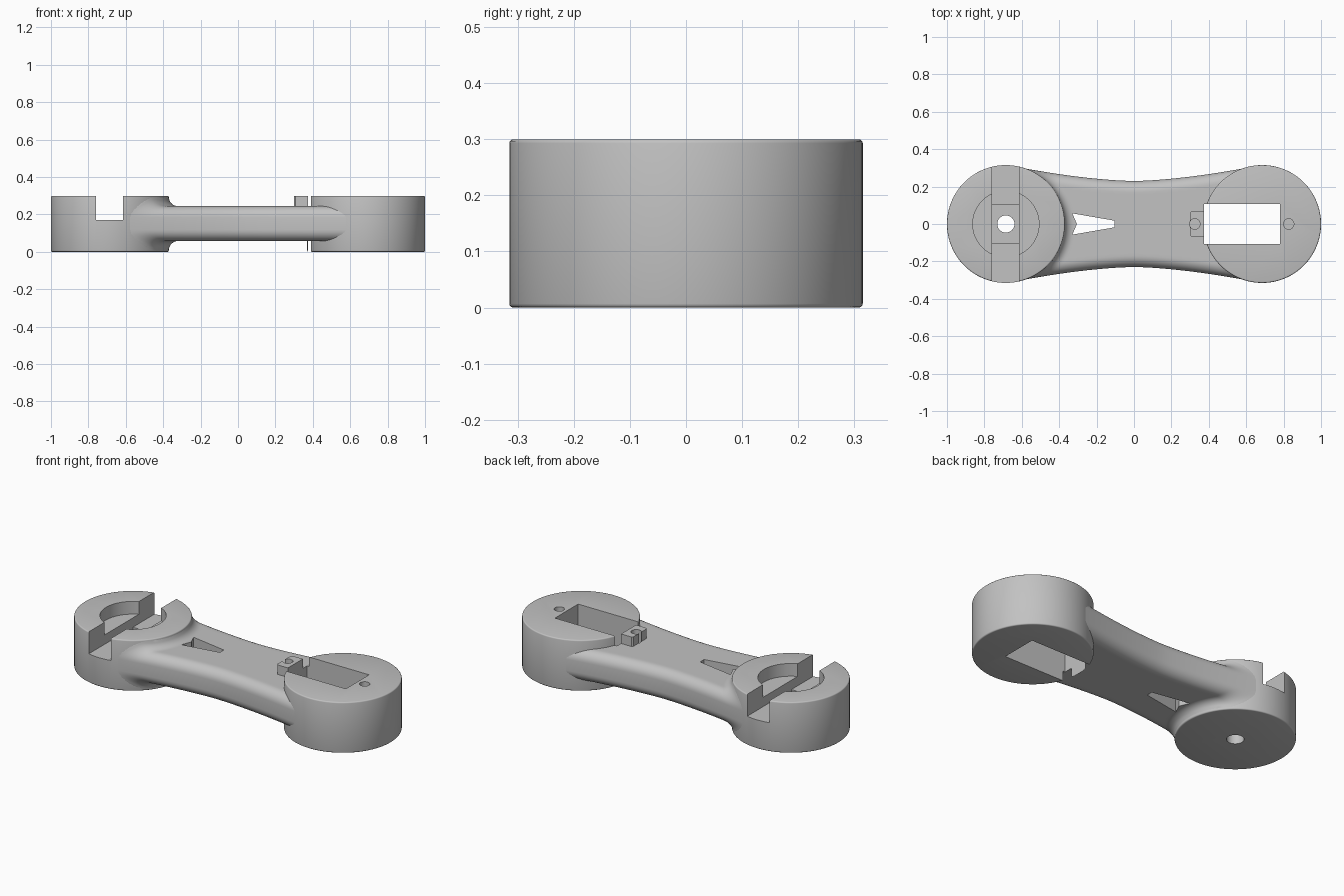
import bpy, bmesh, math

if "Cube" in bpy.data.objects:
    bpy.data.objects.remove(bpy.data.objects["Cube"])

CX, R, H = 0.685, 0.315, 0.30          # boss centre, radius and height
MID, HALF, ROUND = 0.151, 0.093, 0.06  # arm mid height, half thickness, edge radius
FILLET = 0.05

grey = bpy.data.materials.new("light grey plastic")
grey.diffuse_color = (0.54, 0.54, 0.54, 1)
grey.use_nodes = True
grey.node_tree.nodes["Principled BSDF"].inputs["Base Color"].default_value = grey.diffuse_color


def make(name, bm):
    bmesh.ops.recalc_face_normals(bm, faces=bm.faces)
    me = bpy.data.meshes.new(name)
    bm.to_mesh(me)
    bm.free()
    ob = bpy.data.objects.new(name, me)
    bpy.context.collection.objects.link(ob)
    me.materials.append(grey)
    return ob


def prism(name, pts, z0, z1, bevel=0):
    """Straight extrusion of an outline, optionally with softened rims."""
    bm = bmesh.new()
    face = bm.faces.new([bm.verts.new((x, y, z0)) for x, y in pts])
    ext = bmesh.ops.extrude_face_region(bm, geom=[face])["geom"]
    for v in ext:
        if isinstance(v, bmesh.types.BMVert):
            v.co.z = z1
    if bevel:
        rims = [e for e in bm.edges if abs(e.verts[0].co.z - e.verts[1].co.z) < 1e-6]
        bmesh.ops.bevel(bm, geom=rims, offset=bevel, segments=3, profile=0.5, affect='EDGES')
    return make(name, bm)


def circle(cx, r, n):
    return [(cx + r * math.cos(2 * math.pi * i / n), r * math.sin(2 * math.pi * i / n))
            for i in range(n)]


def rect(x0, x1, y0, y1):
    return [(x0, y0), (x1, y0), (x1, y1), (x0, y1)]


def cut(ob, pts, z0, z1):
    tool = prism("cutter", pts, z0, z1)
    tool.hide_render = True
    mod = ob.modifiers.new("cut", 'BOOLEAN')
    mod.operation, mod.solver, mod.object = 'DIFFERENCE', 'EXACT', tool
    bpy.context.view_layer.objects.active = ob
    bpy.ops.object.modifier_apply(modifier=mod.name)
    bpy.data.objects.remove(tool, do_unlink=True)


def half_width(x):
    return 0.23 + 0.07 * (abs(x) / 0.6) ** 1.6


def build_arm():
    # half section: (rounded part angle, flat part fraction), from -y side to +y side
    n, m = 8, 24
    sec = [(-1, math.pi / 2 * i / n) for i in range(n)]
    sec += [(-1 + 2 * i / m, math.pi / 2) for i in range(m + 1)]
    sec += [(1, math.pi / 2 * (n - 1 - i) / n) for i in range(n)]

    def y_at(s, x):
        f, a = s
        return f * (half_width(x) - ROUND) + math.copysign(ROUND * math.cos(a), f)

    bm = bmesh.new()
    rows, K = [], 44
    for k in range(K + 1):
        u = (k / K) ** 1.8
        top, bot = [], []
        for s in sec:
            # the arm starts along the round wall of the boss
            xs = -0.5
            for _ in range(40):
                root = math.sqrt(max(0.08 ** 2, (R - 0.005) ** 2 - y_at(s, xs) ** 2))
                xs = 0.5 * (xs - CX + root)
            x = xs + u * (-2 * xs)
            y = y_at(s, x)
            d = min(max(math.hypot(x + CX, y) - R, 0), FILLET)
            lift = FILLET - math.sqrt(FILLET ** 2 - (FILLET - d) ** 2)
            z = HALF - ROUND + ROUND * math.sin(s[1]) + lift * math.sin(s[1])
            top.append(bm.verts.new((x, y, MID + z)))
            bot.append(bm.verts.new((x, y, MID - z)))
        rows.append((top, bot))
    last = len(sec) - 1
    for (t0, b0), (t1, b1) in zip(rows, rows[1:]):
        for j in range(last):
            bm.faces.new((t0[j], t1[j], t1[j + 1], t0[j + 1]))
            bm.faces.new((b0[j], b0[j + 1], b1[j + 1], b1[j]))
        for j in (0, last):
            bm.faces.new((t0[j], b0[j], b1[j], t1[j]))
    for t, b in (rows[0], rows[-1]):
        for j in range(last):
            bm.faces.new((t[j], t[j + 1], b[j + 1], b[j]))
    return make("arm", bm)


# Opening for the motor body, and the screw holes either side of it
window = rect(0.375, 0.78, -0.108, 0.108)
screw_in, screw_out = circle(0.325, 0.028, 16), circle(0.827, 0.028, 16)

# Waisted arm with rounded edges, flared into the slotted boss
arm = build_arm()
cut(arm, window, -0.1, 0.4)
cut(arm, [(-0.33, 0.057), (-0.305, 0), (-0.33, -0.057), (-0.105, -0.018), (-0.105, 0.018)], -0.1, 0.4)
cut(arm, screw_in, 0.15, 0.4)

# Slotted boss: round recess, cross slot, deeper centre pocket, axle hole
slotted_boss = prism("slotted_boss", circle(-CX, R, 128), 0, H, 0.007)
cut(slotted_boss, circle(-CX, 0.177, 64), 0.225, 0.4)
cut(slotted_boss, rect(-0.76, -0.615, -0.5, 0.5), 0.17, 0.4)
cut(slotted_boss, rect(-0.76, -0.615, -0.105, 0.105), 0.13, 0.4)
cut(slotted_boss, circle(-CX, 0.046, 32), -0.1, 0.4)

# Motor boss with the rectangular window
motor_boss = prism("motor_boss", circle(CX, R, 128), 0, H, 0.007)
cut(motor_boss, window, -0.1, 0.4)
cut(motor_boss, screw_out, 0.15, 0.4)

# Small screw block next to the window
screw_block = prism("screw_block", [(0.30, -0.062), (0.308, -0.07), (0.375, -0.07),
                                    (0.375, 0.07), (0.308, 0.07), (0.30, 0.062)], 0.23, H)
cut(screw_block, screw_in, 0.1, 0.4)

for ob in (arm, slotted_boss, motor_boss, screw_block):
    bpy.ops.object.select_all(action='DESELECT')
    ob.select_set(True)
    bpy.context.view_layer.objects.active = ob
    bpy.ops.object.shade_smooth_by_angle(angle=math.radians(32))
